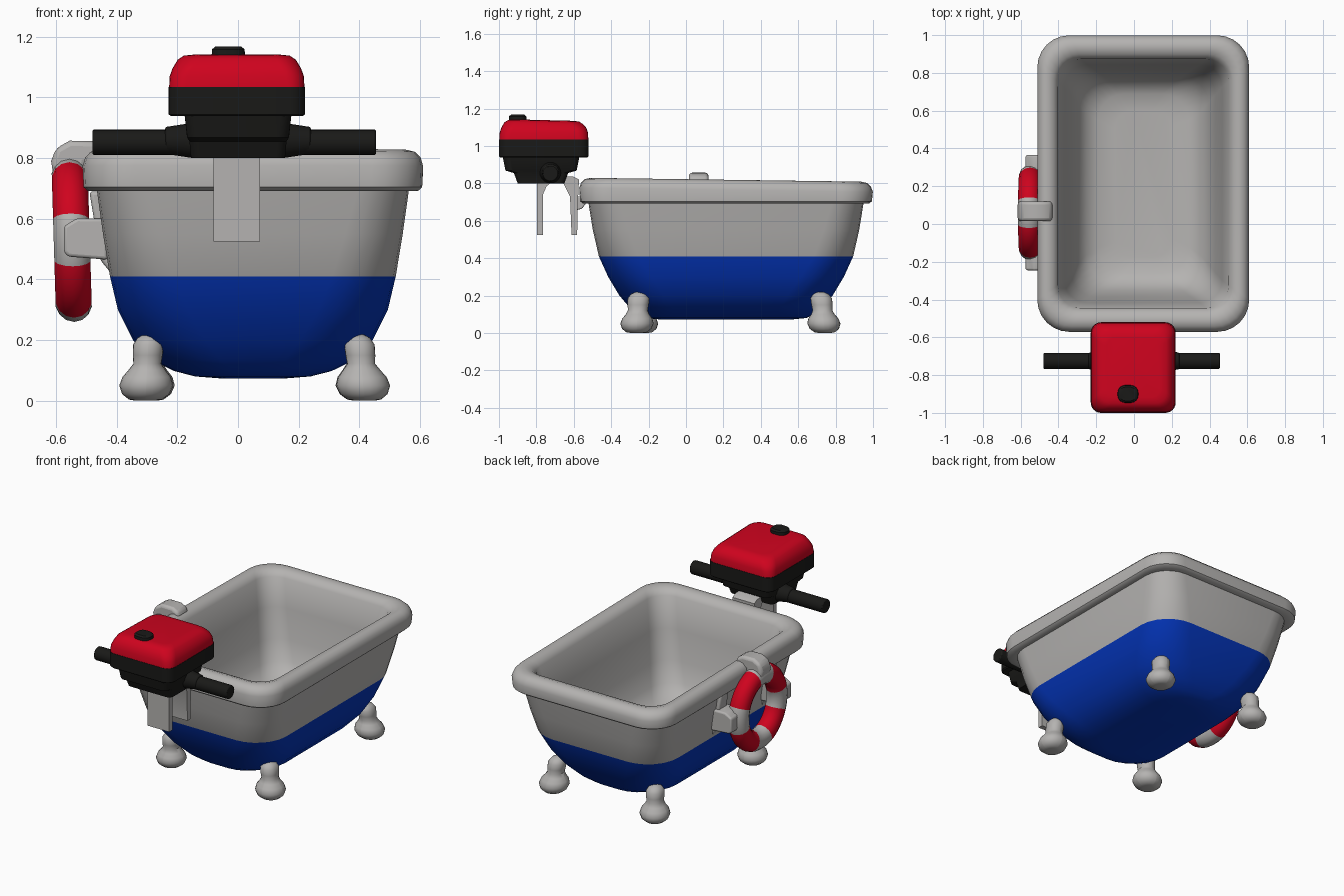
import bpy, bmesh, math
from mathutils import Matrix, Vector

if "Cube" in bpy.data.objects:
    bpy.data.objects.remove(bpy.data.objects["Cube"])


def material(name, rgb):
    m = bpy.data.materials.new(name)
    m.diffuse_color = (*rgb, 1)
    m.use_nodes = True
    m.node_tree.nodes["Principled BSDF"].inputs["Base Color"].default_value = m.diffuse_color
    return m


GREY = material("warm_grey", (0.46, 0.45, 0.44))
BLUE = material("hull_blue", (0.001, 0.034, 0.47))
RED = material("bright_red", (0.62, 0.001, 0.013))
BLACK = material("soft_black", (0.010, 0.010, 0.009))


def finish(name, bm, mats, angle=40, bevel=0, segments=3):
    bmesh.ops.recalc_face_normals(bm, faces=bm.faces)
    me = bpy.data.meshes.new(name)
    bm.to_mesh(me)
    bm.free()
    for m in mats:
        me.materials.append(m)
    ob = bpy.data.objects.new(name, me)
    bpy.context.collection.objects.link(ob)
    if bevel:
        b = ob.modifiers.new("bevel", 'BEVEL')
        b.width, b.segments, b.limit_method = bevel, segments, 'ANGLE'
    bpy.ops.object.select_all(action='DESELECT')
    ob.select_set(True)
    bpy.context.view_layer.objects.active = ob
    bpy.ops.object.shade_smooth_by_angle(angle=math.radians(angle))
    return ob


def outline(cx, cy, hx, hy, r, n=6):
    """Rounded rectangle points, a circle when r equals both half sizes."""
    r = min(r, hx, hy)
    pts = []
    for k, (sx, sy) in enumerate(((1, 1), (-1, 1), (-1, -1), (1, -1))):
        for i in range(n + 1):
            a = math.radians(90 * (k + (i + 0.02) / (n + 0.04)))
            pts.append((cx + sx * (hx - r) + r * math.cos(a),
                        cy + sy * (hy - r) + r * math.sin(a)))
    return pts


def loft(name, centre, rings, mats, rule=None, warp=None, angle=40):
    """Skin over rings given as (z, half_x, half_y, corner radius[, shift x, shift y])."""
    bm = bmesh.new()
    rows = []
    for z, hx, hy, r, *s in rings:
        sx, sy = s or (0, 0)
        rows.append([bm.verts.new((x, y, z + (warp(y, z) if warp else 0)))
                     for x, y in outline(centre[0] + sx, centre[1] + sy, hx, hy, r)])
    for j, (a, b) in enumerate(zip(rows, rows[1:])):
        for i in range(len(a)):
            k = (i + 1) % len(a)
            f = bm.faces.new((a[i], a[k], b[k], b[i]))
            f.material_index = rule(j) if rule else 0
    f = bm.faces.new(rows[0][::-1])
    f.material_index = rule(0) if rule else 0
    bm.faces.new(rows[-1])
    return finish(name, bm, mats, angle)


def prism(name, pts, axis, lo, hi, mat, bevel=0):
    """Extrude a side profile along x (points y,z) or along y (points x,z)."""
    bm = bmesh.new()
    put = (lambda p, d: (d, p[0], p[1])) if axis == 'x' else (lambda p, d: (p[0], d, p[1]))
    f = bm.faces.new([bm.verts.new(put(p, lo)) for p in pts])
    g = bmesh.ops.extrude_face_region(bm, geom=[f])["geom"]
    step = Vector(put((0, 0), hi - lo))
    bmesh.ops.translate(bm, vec=step, verts=[v for v in g if isinstance(v, bmesh.types.BMVert)])
    return finish(name, bm, [mat], 40, bevel)


def rod(name, x0, x1, y, z, r0, r1, mat, bevel=0.006):
    bm = bmesh.new()
    bmesh.ops.create_cone(bm, cap_ends=True, segments=20, radius1=r0, radius2=r1, depth=abs(x1 - x0),
                          matrix=Matrix.Translation(((x0 + x1) / 2, y, z))
                          @ Matrix.Rotation(math.copysign(math.pi / 2, x1 - x0), 4, 'Y'))
    return finish(name, bm, [mat], 40, bevel, 2)


# Tub: outer bowl, rolled rim, inner bowl in one skin; blue below z = 0.41
tub = [
    (0.073, 0.10, 0.36, 0.10), (0.080, 0.19, 0.43, 0.17), (0.098, 0.26, 0.47, 0.20),
    (0.135, 0.335, 0.515, 0.23), (0.20, 0.395, 0.57, 0.24), (0.30, 0.445, 0.63, 0.23),
    (0.41, 0.471, 0.68, 0.21), (0.55, 0.494, 0.712, 0.19), (0.692, 0.514, 0.735, 0.17),
    (0.692, 0.545, 0.765, 0.17), (0.704, 0.558, 0.780, 0.17), (0.765, 0.561, 0.785, 0.17),
    (0.793, 0.553, 0.775, 0.17), (0.812, 0.535, 0.755, 0.16), (0.819, 0.508, 0.722, 0.15),
    (0.808, 0.475, 0.685, 0.13), (0.78, 0.452, 0.66, 0.12), (0.60, 0.418, 0.63, 0.12),
    (0.42, 0.382, 0.60, 0.13), (0.30, 0.345, 0.565, 0.14), (0.235, 0.30, 0.525, 0.15),
    (0.205, 0.24, 0.475, 0.14), (0.195, 0.15, 0.39, 0.10),
]
loft("bathtub", (0.049, 0.214), tub, [GREY, BLUE], rule=lambda j: 1 if j < 6 else 0,
     warp=lambda y, z: -0.014 * (y - 0.21) if z > 0.75 else 0)

# Four ball feet leaning in to the hull
foot = [(0.0, 0.032), (0.004, 0.055), (0.022, 0.078), (0.05, 0.089), (0.078, 0.080), (0.10, 0.062),
        (0.122, 0.046), (0.15, 0.049), (0.185, 0.050), (0.208, 0.036), (0.22, 0.012)]
for name, fx, fy, dx, dy in (("front_left_foot", -0.305, -0.235, 0.01, -0.01),
                             ("front_right_foot", 0.417, -0.265, -0.018, 0.012),
                             ("back_left_foot", -0.30, 0.742, 0.01, -0.02),
                             ("back_right_foot", 0.415, 0.742, -0.018, -0.02)):
    loft(name, (fx, fy), [(z, r, r * (1.15 if z > 0.12 else 1), r, dx * z / 0.2, dy * z / 0.2)
                          for z, r in foot], [GREY])

# Outboard motor: lower block, black band, red cowl, filler cap
loft("motor_lower_block", (0.0, -0.775),
     [(0.80, 0.155, 0.125, 0.03), (0.855, 0.16, 0.145, 0.03), (0.868, 0.168, 0.19, 0.04),
      (0.95, 0.177, 0.207, 0.04)], [BLACK], angle=30)
band = [(0.938, 0.217, 0.233, 0.05), (0.944, 0.225, 0.239, 0.055), (1.034, 0.225, 0.24, 0.055)]
loft("motor_band", (-0.004, -0.76), band, [BLACK], angle=35)
cowl = [(1.034, 0.223, 0.238, 0.055), (1.07, 0.221, 0.236, 0.06), (1.095, 0.212, 0.228, 0.065),
        (1.12, 0.195, 0.212, 0.065), (1.134, 0.175, 0.19, 0.06), (1.138, 0.14, 0.16, 0.05)]
loft("motor_cowl", (-0.004, -0.76), cowl, [RED],
     warp=lambda y, z: -0.025 * (y + 0.76) if z > 1.1 else 0, angle=45)
loft("filler_cap", (-0.032, -0.90),
     [(1.13, 0.055, 0.047, 0.04), (1.158, 0.054, 0.046, 0.04), (1.167, 0.043, 0.036, 0.03)], [BLACK])

# Handlebars with tapered boots at the block
for side, s, end in (("left", -1, 0.48), ("right", 1, 0.455)):
    rod(f"{side}_handle", s * 0.10, s * end, -0.725, 0.852, 0.042, 0.042, BLACK)
    rod(f"{side}_handle_boot", s * 0.15, s * 0.24, -0.725, 0.858, 0.058, 0.044, BLACK)

# Clamp bracket: two hanging plates flaring into an arch
prism("front_bracket_plate", [(-0.797, 0.525), (-0.765, 0.525), (-0.765, 0.74), (-0.745, 0.785),
                              (-0.70, 0.82), (-0.70, 0.84), (-0.797, 0.84)], 'x', -0.08, 0.073, GREY)
prism("rear_bracket_plate", [(-0.612, 0.525), (-0.582, 0.525), (-0.578, 0.70), (-0.572, 0.82),
                             (-0.60, 0.835), (-0.70, 0.84), (-0.70, 0.82), (-0.655, 0.80),
                             (-0.62, 0.73)], 'x', -0.08, 0.073, GREY)
prism("bracket_clamp", [(-0.59, 0.655), (-0.555, 0.665), (-0.53, 0.70), (-0.53, 0.73), (-0.59, 0.73)],
      'x', -0.05, 0.045, GREY, 0.006)

# Life ring: four red arcs split by pale bands, leaning a little
bm = bmesh.new()
N, M = 48, 14
ring = []
for i in range(N):
    a = 2 * math.pi * (i + 0.5) / N
    row = []
    for j in range(M):
        b = 2 * math.pi * j / M
        rr = 0.200 + 0.063 * math.cos(b)
        z = rr * math.sin(a) * 1.03
        row.append(bm.verts.new((-0.548 + 0.061 * math.sin(b) + 0.03 * -z, 0.06 + rr * math.cos(a) * 0.96,
                                 0.53 + z)))
    ring.append(row)
for i in range(N):
    mid = math.degrees(2 * math.pi * (i + 1) / N) % 90
    for j in range(M):
        p, q = ring[i], ring[(i + 1) % N]
        f = bm.faces.new((p[j], q[j], q[(j + 1) % M], p[(j + 1) % M]))
        f.material_index = 1 if 20 < mid < 70 else 0
finish("life_ring", bm, [GREY, RED], 60)

# Ring holders: top hook over the rim and two side clamps on the hull
prism("ring_top_hook", [(-0.605, 0.72), (-0.616, 0.79), (-0.60, 0.832), (-0.555, 0.857), (-0.475, 0.856),
                        (-0.435, 0.835), (-0.43, 0.80), (-0.50, 0.78), (-0.51, 0.72)],
      'y', 0.015, 0.12, GREY, 0.02)
for side, y0, y1 in (("front", -0.245, -0.13), ("back", 0.245, 0.365)):
    prism(f"{side}_ring_clamp", [(-0.574, 0.49), (-0.56, 0.475), (-0.43, 0.465), (-0.43, 0.60),
                                 (-0.53, 0.602), (-0.574, 0.575)], 'y', y0, y1, GREY, 0.015)
    prism(f"{side}_ring_clamp_arm", [(-0.455, 0.465), (-0.41, 0.41), (-0.43, 0.69), (-0.49, 0.69),
                                     (-0.475, 0.60)], 'y', y0 + 0.02, y1 - 0.02, GREY, 0.012)
